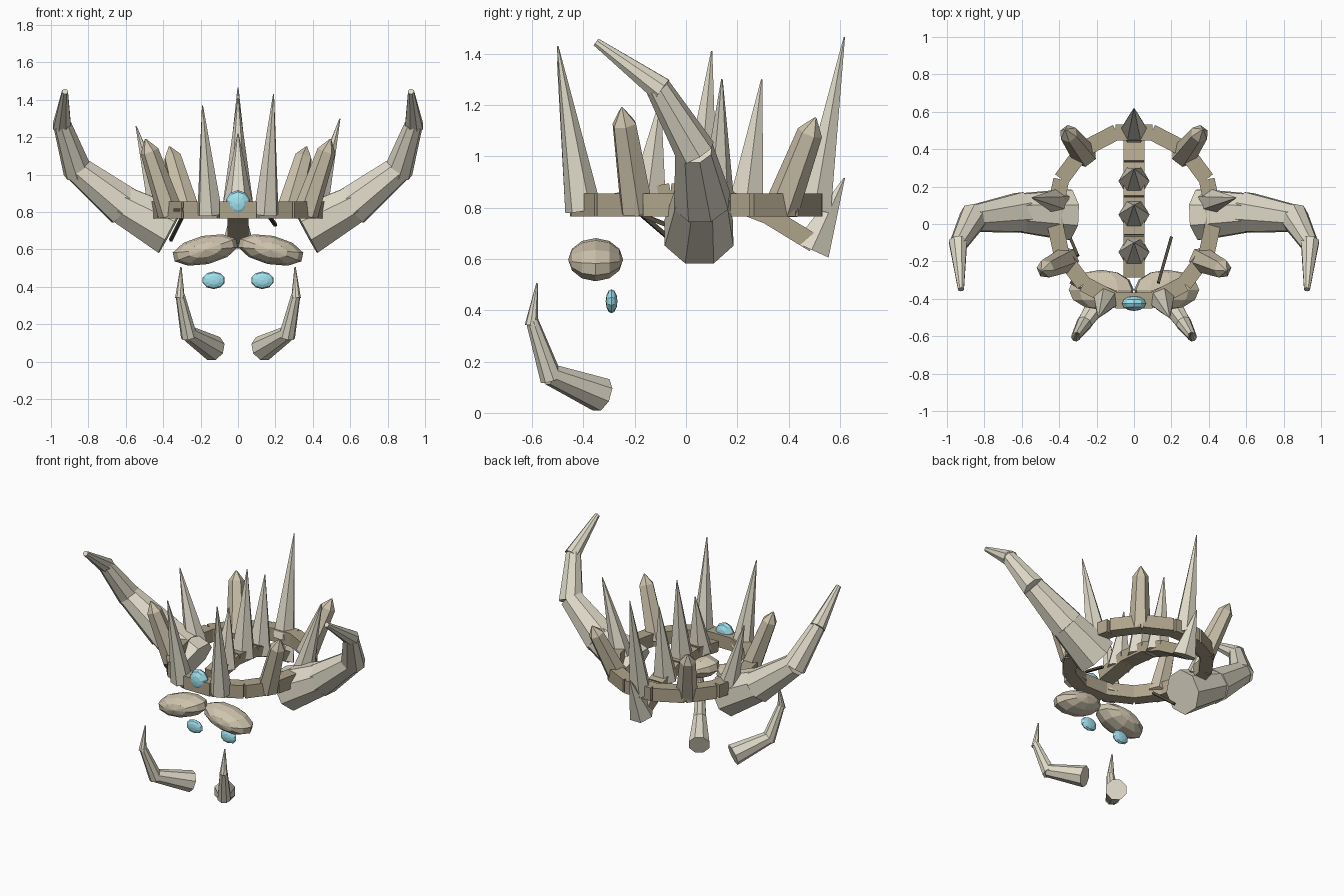
import bpy, bmesh, math
from mathutils import Vector, Matrix

if "Cube" in bpy.data.objects:
    bpy.data.objects.remove(bpy.data.objects["Cube"])

def mat(name, c):
    m = bpy.data.materials.new(name)
    m.diffuse_color = (*c, 1)
    m.use_nodes = True
    m.node_tree.nodes["Principled BSDF"].inputs["Base Color"].default_value = m.diffuse_color
    return m

BONE = mat("bone", (0.74, 0.70, 0.58))
BROW = mat("warm_bone", (0.62, 0.55, 0.42))
BAND = mat("band_brown", (0.43, 0.37, 0.26))
DARK = mat("crack_dark", (0.08, 0.07, 0.05))
GLOW = mat("cyan", (0.35, 0.75, 0.85))

def finish(name, bm, material):
    bmesh.ops.recalc_face_normals(bm, faces=bm.faces)
    me = bpy.data.meshes.new(name)
    bm.to_mesh(me)
    bm.free()
    me.materials.append(material)
    ob = bpy.data.objects.new(name, me)
    bpy.context.collection.objects.link(ob)
    return ob

def taper(bm, a, b, r1, r2, sides):
    """Tapered prism from point a to point b."""
    a, b = Vector(a), Vector(b)
    d = b - a
    m = Matrix.Translation((a + b) / 2) @ d.to_track_quat('Z', 'Y').to_matrix().to_4x4()
    m = m @ Matrix.Rotation(math.pi / sides, 4, 'Z')
    bmesh.ops.create_cone(bm, cap_ends=True, segments=sides, radius1=r1,
                          radius2=r2, depth=d.length, matrix=m)

def horn(name, pts, radii, sides=8):
    """Chain of tapered segments that overlap a little at the joints."""
    bm = bmesh.new()
    for i in range(len(pts) - 1):
        a, b = Vector(pts[i]), Vector(pts[i + 1])
        back = 0.02 if i else 0
        taper(bm, a - (b - a).normalized() * back, b, radii[i], radii[i + 1] * 0.95, sides)
    return finish(name, bm, BONE)

def spike(name, a, b, r, sides=6):
    bm = bmesh.new()
    taper(bm, a, b, r, 0.003, sides)
    return finish(name, bm, BONE)

def prong(name, a, b):
    """Crystal: hexagonal shaft with a short pointed cap."""
    bm = bmesh.new()
    a, b = Vector(a), Vector(b)
    s = a.lerp(b, 0.84)
    taper(bm, a, s, 0.07, 0.05, 6)
    taper(bm, s, b, 0.05, 0.004, 6)
    return finish(name, bm, BROW)

def blob(name, centre, size, material, tilt=0, u=10, v=6):
    bm = bmesh.new()
    m = (Matrix.Translation(centre) @ Matrix.Rotation(tilt, 4, 'Y')
         @ Matrix.Diagonal((*size, 1)) @ Matrix.Rotation(math.pi / 2, 4, 'X'))
    bmesh.ops.create_uvsphere(bm, u_segments=u, v_segments=v, radius=1, matrix=m)
    return finish(name, bm, material)

def beam(name, a, b, width, height, material):
    """Box running from a to b."""
    a, b = Vector(a), Vector(b)
    d = b - a
    y = d.normalized()
    x = y.cross(Vector((0, 0, 1))).normalized()
    z = x.cross(y)
    rot = Matrix((x, y, z)).transposed().to_4x4()
    bm = bmesh.new()
    bmesh.ops.create_cube(bm, size=1, matrix=Matrix.Translation((a + b) / 2) @ rot
                          @ Matrix.Diagonal((width, d.length, height, 1)))
    return finish(name, bm, material)

# crown band: box segments around an ellipse
N = 14
def ring(t):
    return Vector((0.42 * math.sin(t), 0.04 - 0.45 * math.cos(t), 0.81))
for i in range(N):
    t = 2 * math.pi * i / N
    p = ring(t)
    d = (ring(t + 0.05) - ring(t - 0.05)).normalized() * 0.1
    beam(f"band_segment_{i}", p - d, p + d, 0.085, 0.09, BAND)

# mirrored parts
for s, side in ((-1, "left"), (1, "right")):
    def P(x, y, z):
        return (s * x, y, z)
    horn(f"{side}_horn",
         [P(0.36, 0.05, 0.70), P(0.62, 0.06, 0.84), P(0.86, 0.03, 1.03),
          P(0.94, -0.11, 1.27), P(0.925, -0.35, 1.445)],
         [0.145, 0.115, 0.08, 0.052, 0.018])
    horn(f"{side}_tusk",
         [P(0.13, -0.33, 0.07), P(0.265, -0.53, 0.15), P(0.31, -0.60, 0.36),
          P(0.305, -0.58, 0.505)],
         [0.07, 0.045, 0.026, 0.004])
    prong(f"{side}_front_prong", P(0.36, -0.19, 0.79), P(0.495, -0.25, 1.19))
    prong(f"{side}_rear_prong", P(0.265, 0.37, 0.79), P(0.367, 0.505, 1.15))
    spike(f"{side}_front_spike", P(0.15, -0.40, 0.79), P(0.19, -0.50, 1.40 + 0.03 * s), 0.072)
    spike(f"{side}_side_spike", P(0.41, 0.12, 0.79), P(0.545, 0.14, 1.28 + 0.02 * s), 0.072)
    blob(f"{side}_brow", P(0.175, -0.352, 0.597), (0.182, 0.107, 0.077), BROW, s * 0.22)
    blob(f"{side}_eye", P(0.13, -0.29, 0.435), (0.062, 0.023, 0.047), GLOW)

# rear spike and forehead gem
spike("rear_spike", (0, 0.50, 0.79), (0, 0.617, 1.465), 0.075)
blob("forehead_gem", (0, -0.425, 0.845), (0.067, 0.04, 0.072), GLOW)

# spine strip over the top with its row of crest spikes
spine = [(-0.28, 0.82), (-0.06, 0.86), (0.14, 0.84), (0.32, 0.77), (0.50, 0.66)]
for i in range(4):
    (y0, z0), (y1, z1) = spine[i:i + 2]
    beam(f"spine_segment_{i}", (0, y0, z0), (0, y1, z1), 0.11, 0.07, BAND)
for i, (y0, z0, y1, z1) in enumerate([(-0.15, 0.83, -0.10, 1.22), (0.05, 0.83, 0.10, 1.41),
                                      (0.23, 0.78, 0.295, 1.30), (0.49, 0.635, 0.617, 0.915)]):
    spike(f"crest_spike_{i}", (0, y0, z0), (0, y1, z1), 0.083)

# thin dark cracks
for i, (a, b) in enumerate([((0.20, -0.07, 0.73), (0.13, -0.315, 0.83)),
                            ((-0.36, -0.03, 0.65), (-0.30, -0.17, 0.77)),
                            ((-0.34, -0.31, 0.81), (-0.21, -0.39, 0.82))]):
    beam(f"crack_{i}", a, b, 0.016, 0.016, DARK)
